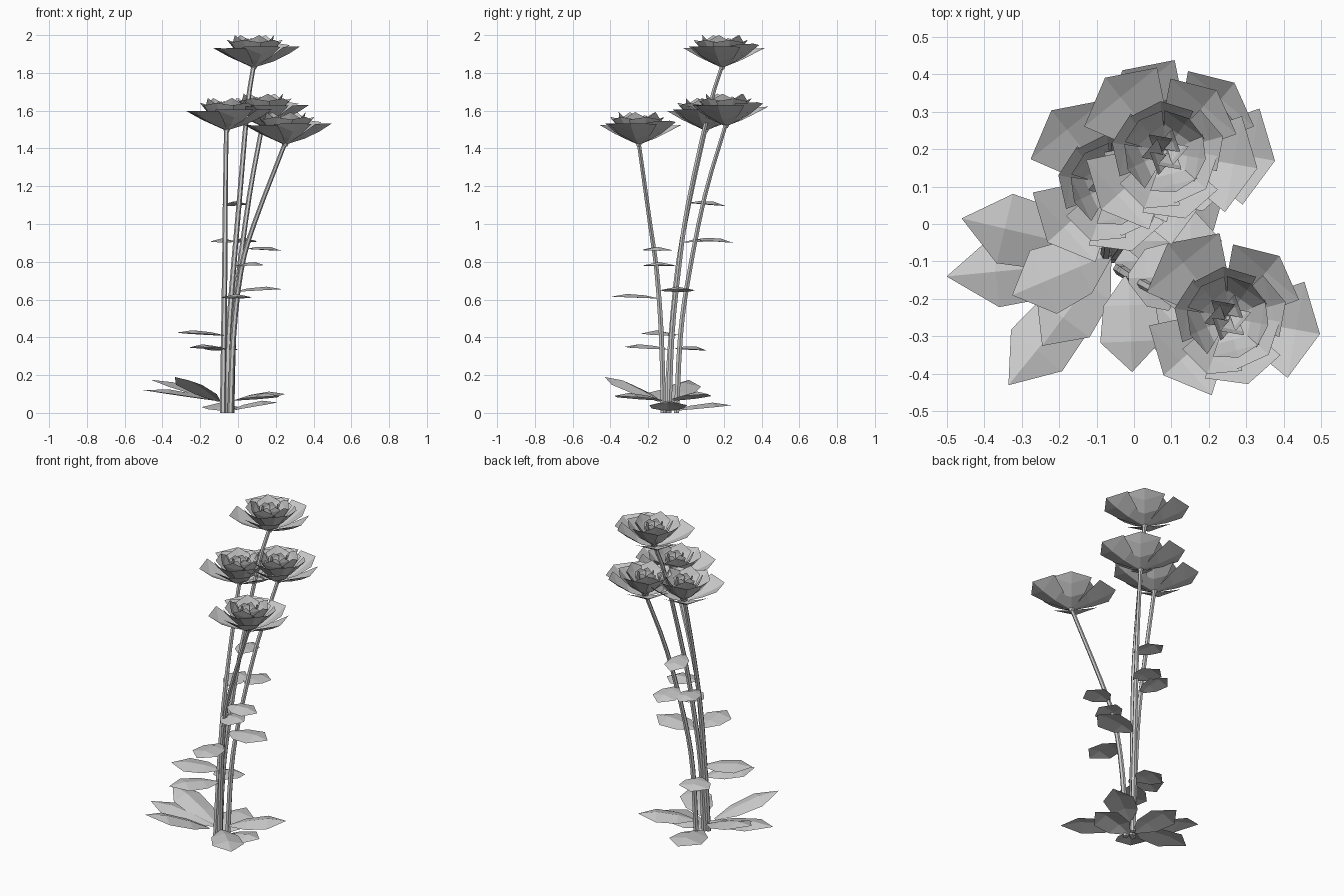
import bpy, bmesh, math
from mathutils import Vector

mat = bpy.data.materials.new("plain grey")
mat.diffuse_color = (0.6, 0.6, 0.6, 1)


def finish(bm, name):
    me = bpy.data.meshes.new(name)
    bm.to_mesh(me)
    bm.free()
    me.materials.append(mat)
    ob = bpy.data.objects.new(name, me)
    bpy.context.collection.objects.link(ob)
    return ob


def blade(bm, base, heading, rows, tip):
    """Faceted petal or leaf: rows of (reach, height, half width, edge lift), then a tip."""
    out = Vector((math.cos(heading), math.sin(heading), 0))
    side = Vector((-out.y, out.x, 0))
    up = Vector((0, 0, 1))
    base = Vector(base)
    prev = None
    for r, z, w, lift in rows:
        c = base + out * r + up * z
        row = [bm.verts.new(c + side * w + up * lift), bm.verts.new(c),
               bm.verts.new(c - side * w + up * lift)]
        if prev:
            for i in (0, 1):
                bm.faces.new((prev[i], row[i], row[i + 1], prev[i + 1]))
        prev = row
    end = bm.verts.new(base + out * tip[0] + up * tip[1])
    for i in (0, 1):
        bm.faces.new((prev[i], end, prev[i + 1]))


def flower(name, base):
    bm = bmesh.new()
    # uneven outer petals: heading, length, half width, tip height
    for a, ln, w, h in ((-10, 0.25, 0.13, 0.11), (50, 0.215, 0.115, 0.125),
                        (129, 0.255, 0.125, 0.1), (222, 0.23, 0.125, 0.1),
                        (287, 0.185, 0.105, 0.11)):
        blade(bm, base, math.radians(a),
              [(0.005, 0, 0.008, 0), (0.42 * ln, 0.03, 0.66 * w, 0.025),
               (0.74 * ln, 0.62 * h, w, 0.04)], (ln, h))
    # middle petals
    for i, a in enumerate((15, 95, 170, 250, 318)):
        k = (1, 0.85, 0.9, 1, 0.92)[i]
        blade(bm, base, math.radians(a),
              [(0.005, 0.01, 0.008, 0), (0.07 * k, 0.048, 0.058, 0.02),
               (0.12 * k, 0.1, 0.085, 0.03)], (0.16 * k, 0.145))
    # steep inner petals
    for a in (55, 130, 205, 285, 350):
        blade(bm, base, math.radians(a),
              [(0.005, 0.02, 0.008, 0), (0.06, 0.065, 0.045, 0.015),
               (0.09, 0.12, 0.065, 0.015)], (0.11, 0.17))
    # tangled slivers in the heart
    for i in range(6):
        a = math.radians(60 * i + 20)
        off = Vector((math.cos(a + 1.9), math.sin(a + 1.9), 0)) * 0.02
        blade(bm, Vector(base) + off, a,
              [(0.0, 0.03, 0.006, 0), (0.035, 0.085, 0.028, 0.008),
               (0.045, 0.125, 0.032, 0.01)], (0.045, 0.155))
    # small cup below the petals
    ring = [[bm.verts.new(Vector(base) + Vector((r * math.cos(a), r * math.sin(a), z)))
             for a in [math.tau * i / 6 for i in range(6)]]
            for r, z in ((0.011, -0.012), (0.022, 0.012))]
    for i in range(6):
        j = (i + 1) % 6
        bm.faces.new((ring[0][i], ring[0][j], ring[1][j], ring[1][i]))
    finish(bm, name)


def smooth_path(pts, steps=3):
    """Catmull-Rom curve through the points."""
    p = [Vector(q) for q in pts]
    p = [2 * p[0] - p[1]] + p + [2 * p[-1] - p[-2]]
    path = []
    for a, b, c, d in zip(p, p[1:], p[2:], p[3:]):
        for s in range(steps):
            t = s / steps
            path.append(0.5 * (2 * b + (c - a) * t + (2 * a - 5 * b + 4 * c - d) * t * t
                               + (3 * b - a - 3 * c + d) * t ** 3))
    return path + [p[-2]]


def stem(name, pts):
    bm = bmesh.new()
    rings = []
    path = smooth_path(pts)
    for n, p in enumerate(path):
        r = 0.016 - 0.004 * n / (len(path) - 1)
        rings.append([bm.verts.new((p.x + r * math.cos(a), p.y + r * math.sin(a), p.z))
                      for a in [math.tau * i / 6 for i in range(6)]])
    for lo, hi in zip(rings, rings[1:]):
        for i in range(6):
            j = (i + 1) % 6
            bm.faces.new((lo[i], lo[j], hi[j], hi[i]))
    bm.faces.new(rings[0][::-1])
    bm.faces.new(rings[-1])
    finish(bm, name)


def leaf(name, base, tip, half, arch):
    bm = bmesh.new()
    d = Vector(tip) - Vector(base)
    run, rise = math.hypot(d.x, d.y), d.z
    blade(bm, base, math.atan2(d.y, d.x),
          [(0, 0, 0.012, 0), (run * 0.3, rise * 0.3 + arch * 0.8, half * 0.85, -arch * 0.8),
           (run * 0.68, rise * 0.68 + arch, half, -arch)], (run, rise))
    finish(bm, name)


# four flower heads
flower("flower_top", (0.083, 0.192, 1.83))
flower("flower_front", (0.25, -0.25, 1.422))
flower("flower_left", (-0.06, 0.105, 1.497))
flower("flower_back", (0.13, 0.212, 1.52))

# curved stems
stem("stem_top", [(-0.06, -0.09, 0), (-0.05, -0.075, 0.4), (-0.025, -0.04, 0.75),
                  (0.005, 0.01, 1.1), (0.05, 0.125, 1.62), (0.083, 0.192, 1.84)])
stem("stem_front", [(-0.04, -0.12, 0), (-0.025, -0.13, 0.4), (0.015, -0.155, 0.75),
                    (0.085, -0.19, 1.0), (0.25, -0.25, 1.43)])
stem("stem_left", [(-0.08, -0.105, 0), (-0.075, -0.08, 0.4), (-0.07, -0.04, 0.8),
                   (-0.067, 0.025, 1.15), (-0.062, 0.105, 1.51)])
stem("stem_back", [(-0.035, -0.05, 0), (-0.025, -0.03, 0.4), (0.0, 0.01, 0.7),
                   (0.06, 0.1, 1.15), (0.13, 0.212, 1.53)])

# broad leaves around the foot
foot_leaves = [((-0.1, -0.14, 0.06), (-0.335, -0.43, 0.19), 0.088),
               ((-0.1, -0.07, 0.06), (-0.46, 0.015, 0.175), 0.095),
               ((-0.09, -0.1, 0.06), (-0.5, -0.14, 0.12), 0.095),
               ((-0.02, -0.13, 0.065), (0.22, -0.38, 0.09), 0.09),
               ((-0.02, -0.06, 0.065), (0.25, 0.115, 0.1), 0.09),
               ((-0.05, -0.1, 0.01), (0.21, -0.09, 0.055), 0.1),
               ((-0.06, -0.07, 0.01), (-0.11, 0.24, 0.04), 0.1)]
for n, (b, t, w) in enumerate(foot_leaves):
    leaf("foot_leaf_%d" % (n + 1), b, t, w, 0.024)

# smaller leaves up the stems
stem_leaves = [((0.005, 0.01, 1.112), (-0.04, 0.21, 1.095), 0.065),
               ((0.03, 0.04, 0.917), (0.02, 0.25, 0.9), 0.075),
               ((-0.07, -0.02, 0.902), (-0.085, 0.19, 0.91), 0.068),
               ((0.045, -0.17, 0.868), (0.23, -0.14, 0.858), 0.08),
               ((-0.015, -0.145, 0.777), (0.14, -0.14, 0.782), 0.09),
               ((-0.03, -0.045, 0.64), (0.235, -0.045, 0.655), 0.092),
               ((-0.015, -0.14, 0.605), (-0.005, -0.395, 0.615), 0.082),
               ((-0.065, -0.08, 0.408), (-0.325, -0.19, 0.425), 0.092),
               ((-0.07, -0.09, 0.335), (-0.245, -0.325, 0.35), 0.088),
               ((-0.06, -0.06, 0.34), (-0.11, 0.11, 0.33), 0.09)]
for n, (b, t, w) in enumerate(stem_leaves):
    leaf("stem_leaf_%d" % (n + 1), b, t, w, 0.018)
